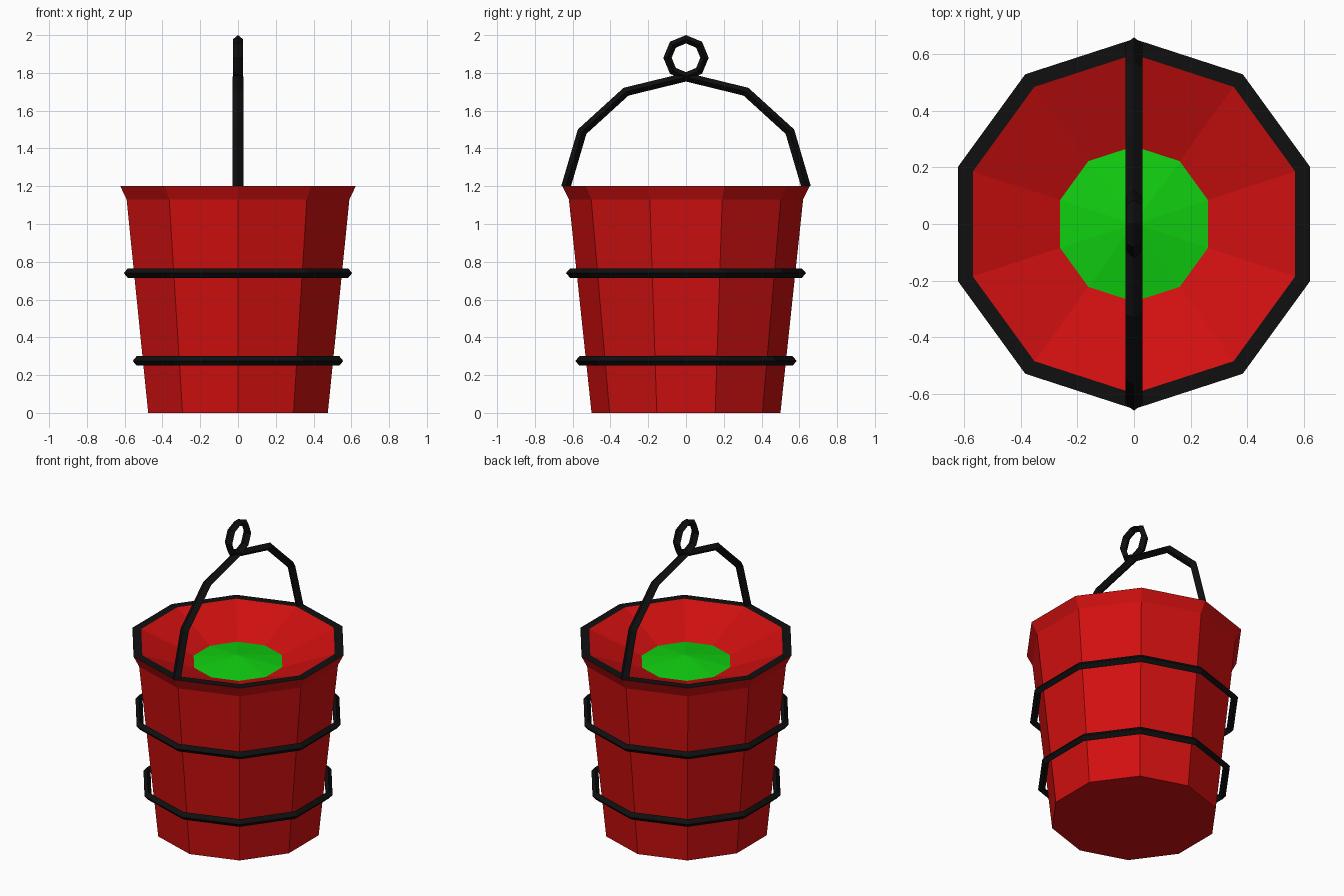
import bpy
import bmesh
from math import cos, sin, pi, tau
from mathutils import Vector

if "Cube" in bpy.data.objects:
    bpy.data.objects.remove(bpy.data.objects["Cube"])


def material(name, color):
    mat = bpy.data.materials.new(name)
    mat.use_nodes = True
    mat.diffuse_color = color
    bsdf = mat.node_tree.nodes["Principled BSDF"]
    bsdf.inputs["Base Color"].default_value = color
    bsdf.inputs["Roughness"].default_value = 0.8
    return mat


RED = material("bucket red", (0.64, 0.005, 0.005, 1))
GREEN = material("liquid green", (0.005, 0.62, 0.005, 1))
BLACK = material("iron black", (0.005, 0.005, 0.005, 1))


def lathe(name, profile, mats, sides=10, arc=tau, start=pi / 2,
          loop=False, place=lambda v: v):
    """Turn an (r, z) profile about z, then move each point with place."""
    bm = bmesh.new()
    full = arc == tau
    rows = []
    for i in range(sides if full else sides + 1):
        a = start + arc * i / sides
        rows.append([bm.verts.new(place(Vector((r * cos(a), r * sin(a), z))))
                     for r, z in profile])
    count = len(profile)
    for i in range(sides):
        this, after = rows[i], rows[(i + 1) % len(rows)]
        for j in range(count if loop else count - 1):
            k = (j + 1) % count
            bm.faces.new((this[j], after[j], after[k], this[k]))
    if not full:
        bm.faces.new(rows[0])
        bm.faces.new(rows[-1])
    bmesh.ops.remove_doubles(bm, verts=bm.verts, dist=0.0001)
    bmesh.ops.recalc_face_normals(bm, faces=bm.faces)
    mesh = bpy.data.meshes.new(name)
    bm.to_mesh(mesh)
    bm.free()
    for mat in mats:
        mesh.materials.append(mat)
    obj = bpy.data.objects.new(name, mesh)
    bpy.context.collection.objects.link(obj)
    return obj


def diamond(radius, z, wide, high):
    return [(radius + wide, z), (radius, z + high),
            (radius - wide, z), (radius, z - high)]


# Bucket with flared lip and sloping inside; the flat lip top is black
TOP = 1.2
bucket = lathe("bucket", [(0, 0), (0.5, 0), (0.62, 1.13), (0.655, TOP),
                          (0.6, TOP), (0.275, 1.07), (0, 1.0)], [RED, BLACK])
for face in bucket.data.polygons:
    if face.normal.z > 0.99 and face.center.z > TOP - 0.01:
        face.material_index = 1

# Slightly domed contents
lathe("contents", [(0, 1.02), (0.275, 1.07), (0, 1.11)], [GREEN])

# Two hoops standing just off the tapered wall
for name, z in (("lower_hoop", 0.275), ("upper_hoop", 0.74)):
    wall = 0.5 + 0.12 * z / 1.13
    lathe(name, diamond(wall + 0.035, z, 0.022, 0.025), [BLACK], loop=True)

# Arched handle across the bucket, front to back
lathe("handle", diamond(0.635, 0, 0.026, 0.03), [BLACK], sides=6, arc=pi,
      start=0, loop=True,
      place=lambda v: Vector((v.z, v.x, TOP + 0.91 * v.y)))

# Hanging ring on top of the handle
lathe("hanging_ring", diamond(0.098, 0, 0.022, 0.027), [BLACK], sides=8,
      loop=True, place=lambda v: Vector((v.z, v.x, 1.88 + v.y)))
